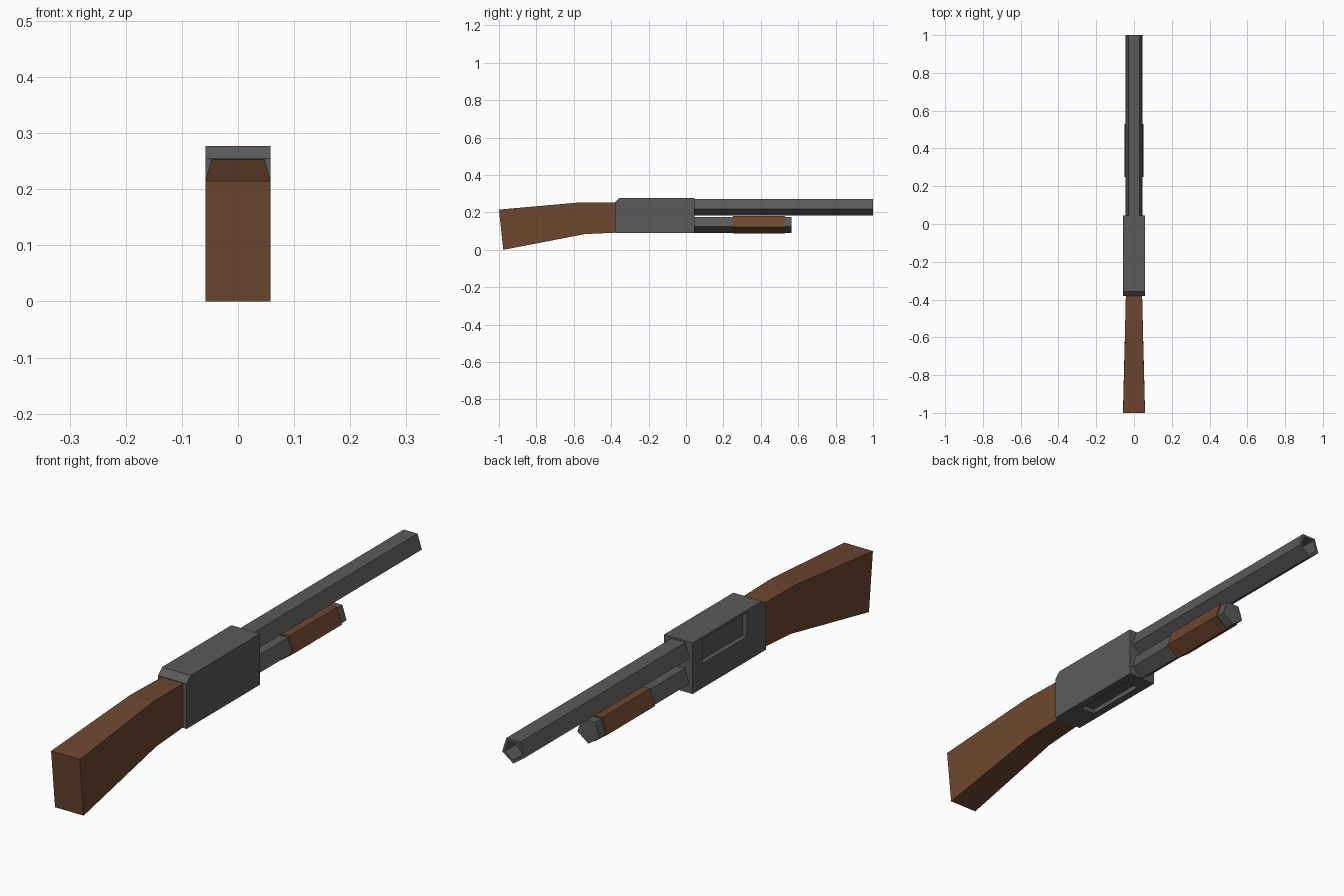
import bpy, bmesh, math

if "Cube" in bpy.data.objects:
    bpy.data.objects.remove(bpy.data.objects["Cube"])


def material(name, color):
    m = bpy.data.materials.new(name)
    m.diffuse_color = (*color, 1)
    m.use_nodes = True
    m.node_tree.nodes["Principled BSDF"].inputs["Base Color"].default_value = m.diffuse_color
    return m


METAL = material("dark_grey_metal", (0.105, 0.105, 0.105))
WOOD = material("brown_wood", (0.155, 0.063, 0.030))


def finish(name, bm, mat):
    bmesh.ops.recalc_face_normals(bm, faces=bm.faces)
    me = bpy.data.meshes.new(name)
    bm.to_mesh(me)
    bm.free()
    me.materials.append(mat)
    ob = bpy.data.objects.new(name, me)
    bpy.context.collection.objects.link(ob)
    return ob


def loft(name, rings, mat, bore=None):
    """Skin closed rings of points; bore = (inner scale, depth) hollows the last end."""
    bm = bmesh.new()
    rows = [[bm.verts.new(p) for p in ring] for ring in rings]
    n = len(rows[0])
    for a, b in zip(rows, rows[1:]):
        for i in range(n):
            j = (i + 1) % n
            bm.faces.new((a[i], a[j], b[j], b[i]))
    bm.faces.new(rows[0])
    end = bm.faces.new(rows[-1])
    if bore:
        bmesh.ops.recalc_face_normals(bm, faces=bm.faces)
        bmesh.ops.inset_region(bm, faces=[end], thickness=bore[0])
        hole = bmesh.ops.extrude_discrete_faces(bm, faces=[end])["faces"][0]
        bmesh.ops.translate(bm, verts=hole.verts, vec=(0, -bore[1], 0))
    return finish(name, bm, mat)


def pentagon(r, y, z):
    # flat side up, point down
    return [(r * math.cos(a), y, z + r * math.sin(a))
            for a in (math.radians(270 + 72 * i) for i in range(5))]


def rect(w, yt, zt, yb, zb):
    return [(-w, yb, zb), (w, yb, zb), (w, yt, zt), (-w, yt, zt)]


# Stock: half width, top y/z, bottom y/z
loft("stock", [rect(0.058, -1.0, 0.215, -0.977, 0.0),
               rect(0.047, -0.56, 0.254, -0.54, 0.084),
               rect(0.043, -0.37, 0.253, -0.37, 0.092)], WOOD)

# Receiver with a chamfered top rear edge
side = [(-0.38, 0.09), (0.045, 0.09), (0.045, 0.277), (-0.357, 0.277), (-0.38, 0.255)]
receiver = loft("receiver", [[(x, y, z) for y, z in side] for x in (-0.058, 0.058)], METAL)

# Ejection port (left side) and loading port (underneath) cut into the receiver
for name, lo, hi in (("ejection_port", (-0.08, -0.27, 0.18), (-0.040, -0.013, 0.268)),
                     ("loading_port", (-0.03, -0.265, 0.07), (0.03, -0.015, 0.108))):
    cutter = loft(name + "_cutter", [rect(1, 0, 1, 0, -1), rect(1, 1, 1, 1, -1)], METAL)
    for v in cutter.data.vertices:
        u = ((v.co.x + 1) / 2, v.co.y, (v.co.z + 1) / 2)
        v.co = [a + (b - a) * t for a, b, t in zip(lo, hi, u)]
    mod = receiver.modifiers.new(name, "BOOLEAN")
    mod.operation, mod.solver, mod.object = "DIFFERENCE", "EXACT", cutter
    bpy.context.view_layer.objects.active = receiver
    bpy.ops.object.modifier_apply(modifier=name)
    bpy.data.objects.remove(cutter)

# Barrel with hollow muzzle, magazine tube and pump grip
loft("barrel", [pentagon(0.048, y, 0.232) for y in (0.03, 1.0)], METAL, bore=(0.012, 0.06))
loft("magazine_tube", [pentagon(0.047, y, 0.138) for y in (0.03, 0.565)], METAL)
loft("pump_grip", [pentagon(0.053, y, 0.139) for y in (0.25, 0.53)], WOOD)
